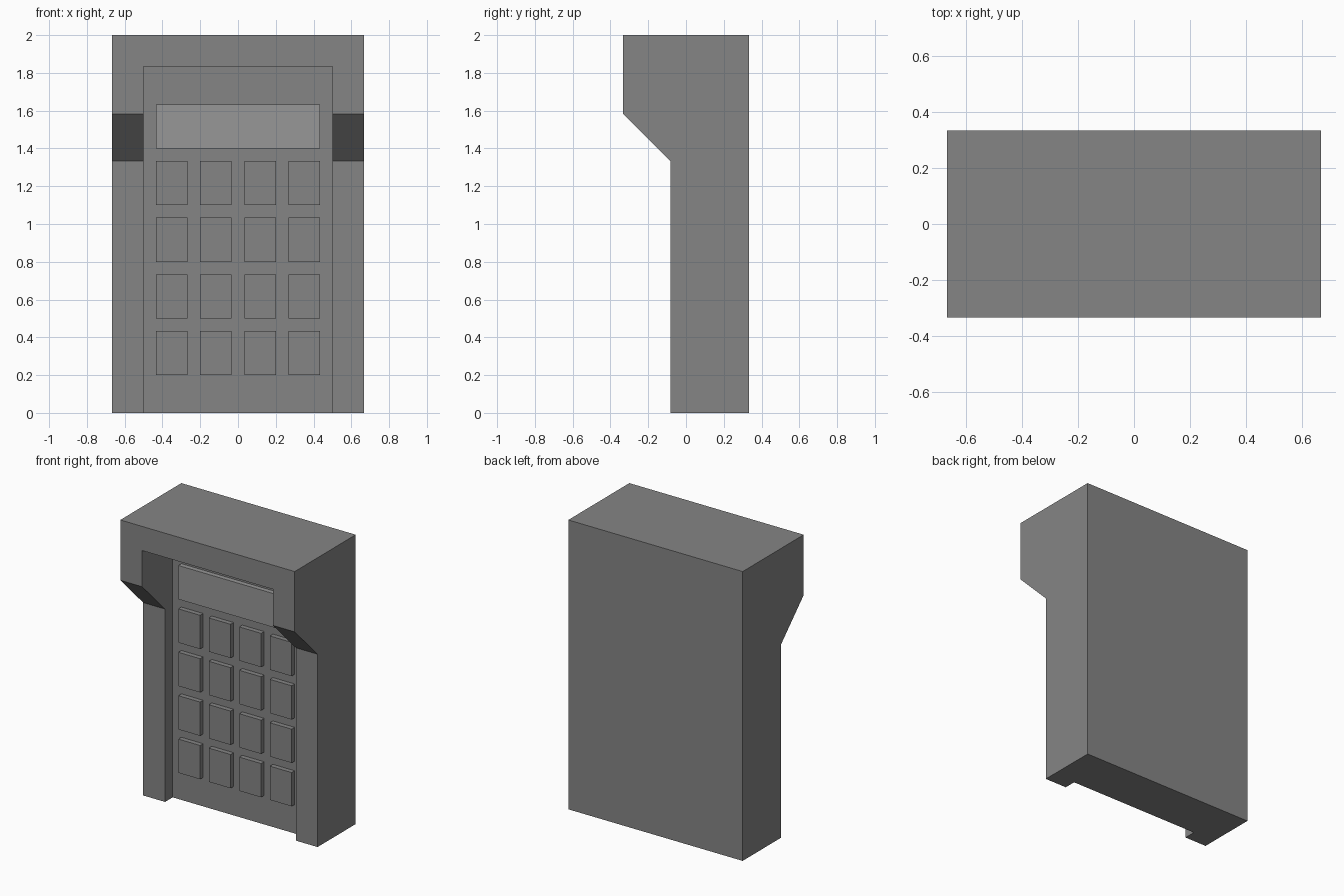
import bpy, bmesh

if "Cube" in bpy.data.objects:
    bpy.data.objects.remove(bpy.data.objects["Cube"])


def material(name, value):
    mat = bpy.data.materials.new(name)
    mat.diffuse_color = (value, value, value, 1)
    mat.use_nodes = True
    mat.node_tree.nodes["Principled BSDF"].inputs["Base Color"].default_value = mat.diffuse_color
    return mat


def extrude_profile(name, profile, x0, x1, mat):
    """Closed (y, z) outline extruded along x."""
    bm = bmesh.new()
    face = bm.faces.new([bm.verts.new((x0, y, z)) for y, z in profile])
    ext = bmesh.ops.extrude_face_region(bm, geom=[face])
    verts = [g for g in ext["geom"] if isinstance(g, bmesh.types.BMVert)]
    bmesh.ops.translate(bm, verts=verts, vec=(x1 - x0, 0, 0))
    bmesh.ops.recalc_face_normals(bm, faces=bm.faces[:])
    mesh = bpy.data.meshes.new(name)
    bm.to_mesh(mesh)
    bm.free()
    mesh.materials.append(mat)
    obj = bpy.data.objects.new(name, mesh)
    bpy.context.collection.objects.link(obj)
    return obj


def box(name, x0, x1, y0, y1, z0, z1, mat):
    return extrude_profile(name, [(y0, z0), (y1, z0), (y1, z1), (y0, z1)], x0, x1, mat)


W, D = 2 / 3, 1 / 3
U = 1 / 30  # design grid
case_grey = material("case_grey", 0.235)
screen_grey = material("screen_grey", 0.31)

# Housing with overhanging hood
housing = extrude_profile("housing", [
    (D, 0), (D, 2), (-D, 2), (-D, 1.583), (-0.083, 1.333), (-0.083, 0)], -W, W, case_grey)

# Recess open at the front and bottom
cutter = box("recess_cutter", -0.5, 0.5, -0.6, 0, -0.3, 1.833, case_grey)
cutter.hide_render = True
cut = housing.modifiers.new("recess", "BOOLEAN")
cut.operation = "DIFFERENCE"
cut.solver = "EXACT"
cut.object = cutter
bpy.context.view_layer.objects.active = housing
bpy.ops.object.modifier_apply(modifier=cut.name)
bpy.data.objects.remove(cutter)

# Display panel
box("screen", -13 * U, 13 * U, -U, 0.005, 1.4, 1.4 + 7 * U, screen_grey)

# Keypad, 4 x 4
for row in range(4):
    for col in range(4):
        x = (-13 + 7 * col) * U
        z = 0.2 + 0.3 * row
        box(f"key_{row + 1}_{col + 1}", x, x + 5 * U, -U, 0.005, z, z + 7 * U, case_grey)
